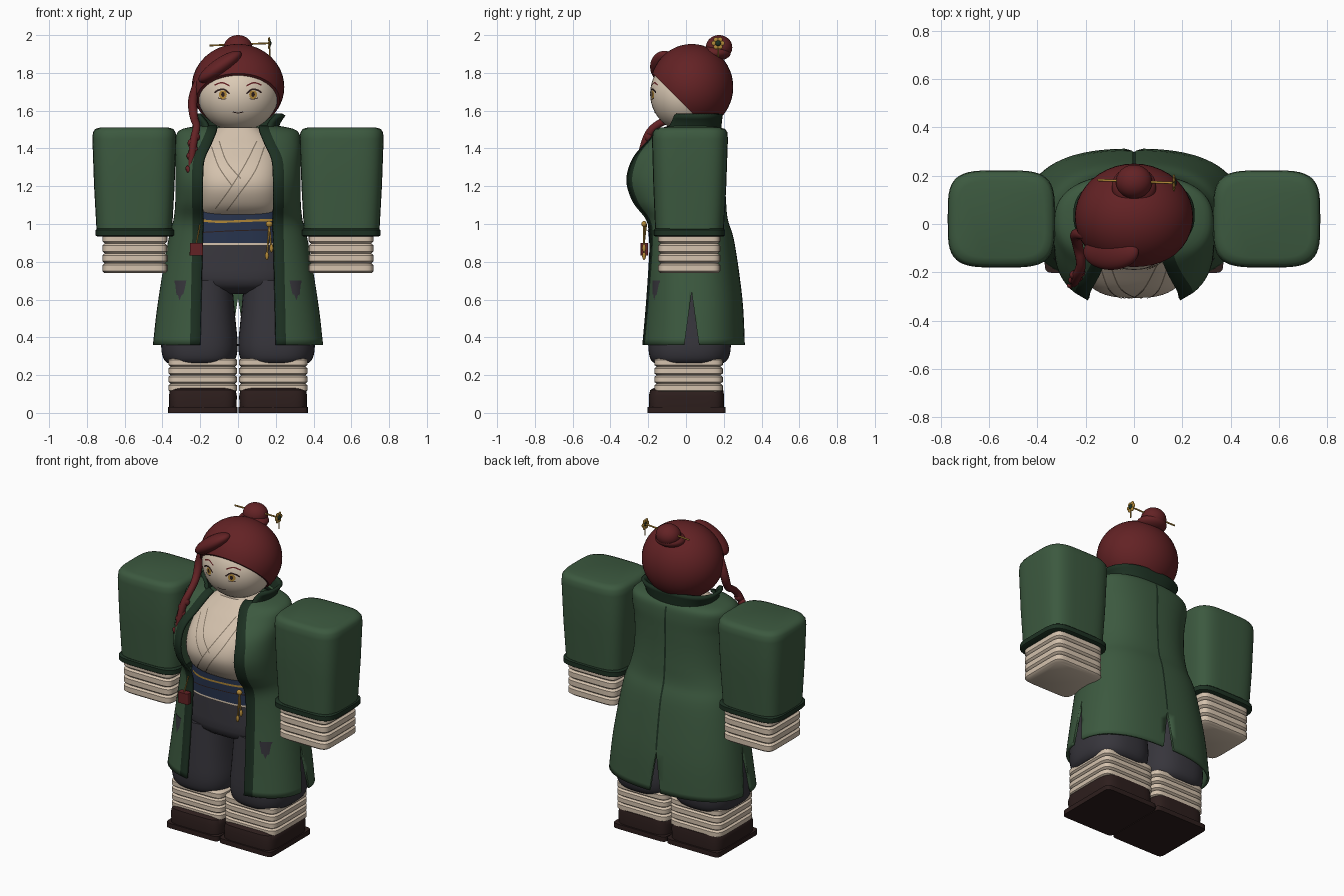
import bpy, bmesh, math
from mathutils import Vector, Matrix
from mathutils.bvhtree import BVHTree

if "Cube" in bpy.data.objects:
    bpy.data.objects.remove(bpy.data.objects["Cube"])


def material(name, r, g, b):
    m = bpy.data.materials.new(name)
    m.use_nodes = True
    m.diffuse_color = (r, g, b, 1)
    node = m.node_tree.nodes["Principled BSDF"]
    node.inputs["Base Color"].default_value = (r, g, b, 1)
    node.inputs["Roughness"].default_value = 0.8
    return m


GREEN = material("coat green", .045, .1, .05)
TRIM = material("dark green", .012, .03, .016)
HAIR = material("hair red", .125, .016, .018)
SKIN = material("skin", .72, .6, .47)
CREAM = material("cream cloth", .66, .54, .42)
PANTS = material("charcoal", .038, .036, .045)
NAVY = material("navy", .022, .036, .08)
BROWN = material("dark brown", .026, .013, .012)
GOLD = material("gold", .45, .25, .04)
CREASE = material("crease tan", .24, .19, .14)


def finish(name, bm, *mats):
    bmesh.ops.recalc_face_normals(bm, faces=bm.faces)
    mesh = bpy.data.meshes.new(name)
    bm.to_mesh(mesh)
    bm.free()
    for m in mats:
        mesh.materials.append(m)
    ob = bpy.data.objects.new(name, mesh)
    bpy.context.collection.objects.link(ob)
    bpy.ops.object.select_all(action='DESELECT')
    ob.select_set(True)
    bpy.context.view_layer.objects.active = ob
    bpy.ops.object.shade_smooth_by_angle(angle=math.radians(42))
    return ob


def smooth_rows(rows, steps):
    """Catmull-Rom interpolation between rows of ring values."""
    out = []
    for i in range(len(rows) - 1):
        a, b, c, d = (rows[max(0, min(len(rows) - 1, i + k))] for k in (-1, 0, 1, 2))
        for s in range(steps):
            t = s / steps
            out.append([q + .5 * t * (r - p + t * (2*p - 5*q + 4*r - w + t * (3*(q - r) + w - p)))
                        for p, q, r, w in zip(a, b, c, d)])
    return out + [rows[-1]]


def loft(name, rows, mats, power=2.5, steps=1, seg=48, cx=0, trim=None):
    """Rows are (z, x radius, front y, back y[, half opening]); trim leaves the front open."""
    bm = bmesh.new()
    rings = []
    for row in smooth_rows(rows, steps):
        z, rx, yf, yb = row[:4]
        if trim is None:
            angles = [2 * math.pi * i / seg for i in range(seg)]
        else:
            a, b = (math.asin(min(1, (x / rx)) ** (power / 2)) for x in (row[4], row[4] + trim))
            span = 2 * (math.pi - b)
            angles = [a] + [b + span * i / seg for i in range(seg + 1)] + [2 * math.pi - a]
        ring = []
        for t in angles:
            s, c = (math.copysign(abs(v) ** (2 / power), v) for v in (math.sin(t), math.cos(t)))
            ring.append(bm.verts.new((cx + rx * s, (yf + yb) / 2 - (yb - yf) / 2 * c, z)))
        rings.append(ring)
    n = len(rings[0])
    for lo, hi in zip(rings, rings[1:]):
        for i in range(n if trim is None else n - 1):
            j = (i + 1) % n
            f = bm.faces.new((lo[i], lo[j], hi[j], hi[i]))
            f.material_index = int(trim is not None and i in (0, n - 2))
    if trim is None:
        bm.faces.new(rings[0])
        bm.faces.new(rings[-1])
    return finish(name, bm, *mats)


def ball(name, loc, size, mat, rot=0, cut=None):
    bm = bmesh.new()
    bmesh.ops.create_uvsphere(bm, u_segments=40, v_segments=24, radius=1)
    bm.transform(Matrix.Translation(loc) @ Matrix.Rotation(rot, 4, 'Y') @ Matrix.Diagonal((*size, 1)))
    if cut:
        res = bmesh.ops.bisect_plane(bm, geom=bm.verts[:] + bm.edges[:] + bm.faces[:],
                                     plane_co=cut[0], plane_no=cut[1], clear_inner=True)
        bmesh.ops.edgeloop_fill(bm, edges=[e for e in res["geom_cut"] if isinstance(e, bmesh.types.BMEdge)])
    return finish(name, bm, mat)


def rod(name, points, radius, mat):
    """Points are (x, y, z[, radius factor])."""
    cu = bpy.data.curves.new(name, 'CURVE')
    cu.dimensions, cu.bevel_depth, cu.bevel_resolution = '3D', radius, 3
    cu.use_fill_caps = True
    sp = cu.splines.new('NURBS')
    sp.points.add(len(points) - 1)
    for p, co in zip(sp.points, points):
        p.co = (*co[:3], 1)
        p.radius = co[3] if len(co) > 3 else 1
    sp.use_endpoint_u, sp.order_u = True, min(3, len(points))
    cu.materials.append(mat)
    ob = bpy.data.objects.new(name, cu)
    bpy.context.collection.objects.link(ob)


def projector(ob, side=-1, lift=.004):
    tree = BVHTree.FromPolygons([v.co for v in ob.data.vertices], [p.vertices for p in ob.data.polygons])

    def project(x, z):
        hit = tree.ray_cast(Vector((x, side * 2, z)), Vector((0, -side, 0)))[0]
        return (x, (hit.y if hit else 0) + side * lift, z)
    return project


def strip(name, pts, width, project, mat):
    """A thin painted line that follows a surface."""
    bm = bmesh.new()
    pairs = []
    path = smooth_rows(pts, 8)
    for i, (x, z) in enumerate(path):
        p, q = path[max(0, i - 1)], path[min(len(path) - 1, i + 1)]
        d = Vector((p[1] - q[1], q[0] - p[0])).normalized() * width / 2
        pairs.append([bm.verts.new(project(x + s * d.x, z + s * d.y)) for s in (-1, 1)])
    for (a, b), (c, d) in zip(pairs, pairs[1:]):
        bm.faces.new((a, b, d, c))
    finish(name, bm, mat)


def spot(name, x, z, rx, rz, project, mat):
    bm = bmesh.new()
    bm.faces.new([bm.verts.new(project(x + rx * math.cos(k * math.pi / 8), z + rz * math.sin(k * math.pi / 8)))
                  for k in range(16)])
    finish(name, bm, mat)


def wrap(name, cx, z0, z1, rx, yf, yb, count):
    """Stacked bandage bands."""
    rows, h = [], (z1 - z0) / count
    for k in range(count):
        for f, d in ((0, .012), (.2, 0), (.8, 0), (.98, .012)):
            rows.append((z0 + h * (k + f), rx - d, yf + d, yb - d))
    loft(name, rows, [CREAM], 8, cx=cx)


# Limbs
for side, tag in ((1, "left"), (-1, "right")):
    loft(tag + "_sole", [(0, .184, -.203, .21), (.03, .184, -.203, .21)], [BROWN], 16, cx=side * .186)
    loft(tag + "_shoe", [(.03, .178, -.195, .2), (.09, .18, -.197, .202), (.12, .174, -.19, .197),
                         (.132, .16, -.17, .18)], [BROWN], 6, cx=side * .186)
    wrap(tag + "_shin_wrap", side * .187, .11, .29, .182, -.168, .195, 4)
    loft(tag + "_trouser_leg", [(.265, .17, -.17, .2), (.29, .192, -.19, .225), (.36, .203, -.2, .238),
                                (.5, .19, -.195, .23), (.7, .172, -.185, .21)], [PANTS], 2.6, 3, cx=side * .204)
    wrap(tag + "_hand_wrap", side * .546, .74, .95, .172, -.147, .182, 4)
    loft(tag + "_cuff", [(.935, .2, -.165, .2), (.94, .209, -.172, .207), (.968, .209, -.172, .207),
                         (.975, .2, -.165, .2)], [TRIM], 5, cx=side * .546)
    loft(tag + "_sleeve", [(.965, .2, -.163, .2), (1.2, .213, -.173, .213), (1.45, .222, -.18, .222),
                           (1.485, .219, -.176, .219), (1.503, .207, -.164, .207),
                           (1.511, .18, -.14, .18)], [GREEN], 4, cx=side * .549)

# Trousers, sash and robe
loft("hips", [(.63, .1, -.1, .12), (.68, .3, -.182, .2), (.8, .32, -.185, .21), (.95, .29, -.175, .18)],
     [PANTS], 2.6, 3)
loft("lower_band", [(.885, .28, -.19, .17), (.9, .28, -.19, .17)], [CREAM], 2.8)
sash = loft("sash", [(.9, .275, -.195, .17), (.98, .265, -.2, .165), (1.065, .25, -.205, .16)], [NAVY], 2.8, 3)
robe = loft("robe", [(1.04, .215, -.19, .15), (1.1, .225, -.262, .15), (1.2, .232, -.306, .15),
                     (1.3, .23, -.28, .15), (1.4, .21, -.2, .15), (1.46, .17, -.145, .13),
                     (1.51, .11, -.1, .1)], [CREAM], 2.8, 5)
loft("neck", [(1.44, .1, -.09, .1), (1.56, .09, -.08, .1)], [SKIN], 2)
on_robe, on_sash = projector(robe), projector(sash)
strip("robe_edge_long", [(.1, 1.44), (.04, 1.32), (-.04, 1.19), (-.12, 1.08)], .006, on_robe, CREASE)
strip("robe_edge_inner", [(.14, 1.41), (.09, 1.28), (0, 1.15), (-.06, 1.07)], .006, on_robe, CREASE)
strip("robe_edge_left", [(-.1, 1.44), (-.06, 1.33), (.015, 1.24)], .006, on_robe, CREASE)
strip("robe_edge_outer", [(-.14, 1.41), (-.1, 1.3), (-.03, 1.2)], .006, on_robe, CREASE)
strip("sash_cord", [(-.2, 1.02), (-.1, 1.012), (.08, 1.018), (.2, 1.022)], .012, on_sash, GOLD)
strip("sash_fold", [(-.2, .955), (0, .965), (.2, .97)], .005, on_sash, BROWN)

# Coat with trimmed opening, three slits and a back seam
coat = loft("coat", [(.36, .445, -.24, .305, .2), (.6, .415, -.22, .292, .195), (.9, .365, -.205, .25, .188),
                     (1.02, .335, -.225, .215, .185), (1.12, .325, -.305, .205, .188),
                     (1.23, .325, -.34, .2, .188), (1.34, .325, -.305, .2, .18), (1.43, .325, -.215, .2, .14),
                     (1.49, .305, -.15, .19, .115), (1.515, .2, -.1, .16, .11)],
            [GREEN, TRIM], 2.5, 5, 64, trim=.052)
strip("coat_back_seam", [(0, .62), (0, .9), (0, 1.2), (0, 1.49)], .012, projector(coat, 1, .009), TRIM)
shell = coat.modifiers.new("thickness", 'SOLIDIFY')
shell.thickness, shell.offset = .014, 0
for name, loc, turn, top in (("left_slit", (.42, .03), 1, .64), ("right_slit", (-.42, .03), 1, .64),
                             ("back_slit", (0, .3), 0, .61)):
    bm = bmesh.new()
    tri = [bm.verts.new(p) for p in ((-.047, -.1, .3), (.047, -.1, .3), (0, -.1, top))]
    ext = bmesh.ops.extrude_face_region(bm, geom=[bm.faces.new(tri)])
    bmesh.ops.translate(bm, vec=(0, .2, 0), verts=[v for v in ext["geom"] if isinstance(v, bmesh.types.BMVert)])
    bm.transform(Matrix.Translation((*loc, 0)) @ Matrix.Rotation(turn * math.pi / 2, 4, 'Z'))
    cutter = finish(name + "_cutter", bm)
    cutter.hide_render = True
    cutter.display_type = 'WIRE'
    cutter.hide_set(True)
    cut = coat.modifiers.new(name, 'BOOLEAN')
    cut.operation, cut.object, cut.solver = 'DIFFERENCE', cutter, 'EXACT'
collar = loft("collar", [(1.485, .19, -.12, .165, .14), (1.54, .205, -.1, .17, .16), (1.585, .235, -.1, .175, .2)],
              [TRIM, TRIM], 2.5, 2, trim=.02)
collar.modifiers.new("thickness", 'SOLIDIFY').thickness = .02

# Head and face
head = ball("head", (0, 0, 1.69), (.215, .19, .2), SKIN)
on_face, over_face = projector(head, lift=.002), projector(head, lift=.005)
for s, tag in ((1, "left"), (-1, "right")):
    spot(tag + "_iris", s * .08, 1.685, .021, .023, on_face, GOLD)
    spot(tag + "_pupil", s * .08, 1.686, .009, .013, over_face, BROWN)
    strip(tag + "_lash", [(s * .045, 1.69), (s * .075, 1.713), (s * .105, 1.708), (s * .125, 1.695)],
          .009, over_face, BROWN)
    strip(tag + "_lower_lid", [(s * .062, 1.664), (s * .08, 1.66), (s * .105, 1.668)], .004, over_face, BROWN)
    strip(tag + "_brow", [(s * .045, 1.732), (s * .085, 1.748), (s * .125, 1.735)], .007, on_face, HAIR)
strip("mouth", [(-.028, 1.593), (0, 1.588), (.028, 1.593)], .005, on_face, BROWN)

# Hair, bun and side braid
ball("hair", (0, .03, 1.725), (.245, .22, .228), HAIR, cut=((0, -.2, 1.82), (0, 1, 1)))
ball("fringe", (-.095, -.115, 1.832), (.135, .075, .045), HAIR, rot=-.6)
ball("bun", (0, .175, 1.935), (.075, .07, .065), HAIR)
ball("bun_base", (0, .155, 1.905), (.092, .082, .042), HAIR)
rod("side_lock", [(-.2, -.05, 1.78, .8), (-.245, -.03, 1.68, 1.2), (-.235, -.08, 1.56, 1),
                  (-.215, -.17, 1.52, .9), (-.235, -.215, 1.45, 1), (-.25, -.25, 1.3, .8),
                  (-.255, -.265, 1.19, .1)], .022, HAIR)
for k in range(6):
    ball("braid_knot", (-.233 - .004 * k + .007 * (-1) ** k, -.2 - .011 * k, 1.46 - .035 * k),
         (.024 - .002 * k, .022 - .002 * k, .026), HAIR, rot=.5 * (-1) ** k)

# Hairpin with flower
rod("hairpin", [(-.15, .182, 1.945), (.165, .17, 1.957)], .005, GOLD)
for k in range(6):
    a = k * math.pi / 3
    ball("pin_petal", (.165, .17 + .022 * math.cos(a), 1.957 + .022 * math.sin(a)), (.006, .013, .013), GOLD)
ball("pin_flower_center", (.168, .17, 1.957), (.009, .015, .015), TRIM)
rod("pin_drop", [(.168, .17, 1.93), (.168, .17, 1.885)], .004, GOLD)

# Waist charms
loft("pouch", [(.832, .036, -.24, -.2), (.9, .034, -.24, -.2)], [HAIR], 8, cx=-.22)
rod("pouch_cord", [(-.2, -.21, 1.0), (-.22, -.222, .9)], .004, GOLD)
ball("charm_knot", (.165, -.222, 1.0), (.018, .014, .016), GOLD)
for dx, low in ((-.012, .82), (.012, .86)):
    rod("charm_cord", [(.165, -.222, 1.0), (.165 + dx, -.222, low)], .005, GOLD)
    ball("charm_tassel", (.165 + dx, -.222, low + .012), (.01, .01, .022), GOLD)
